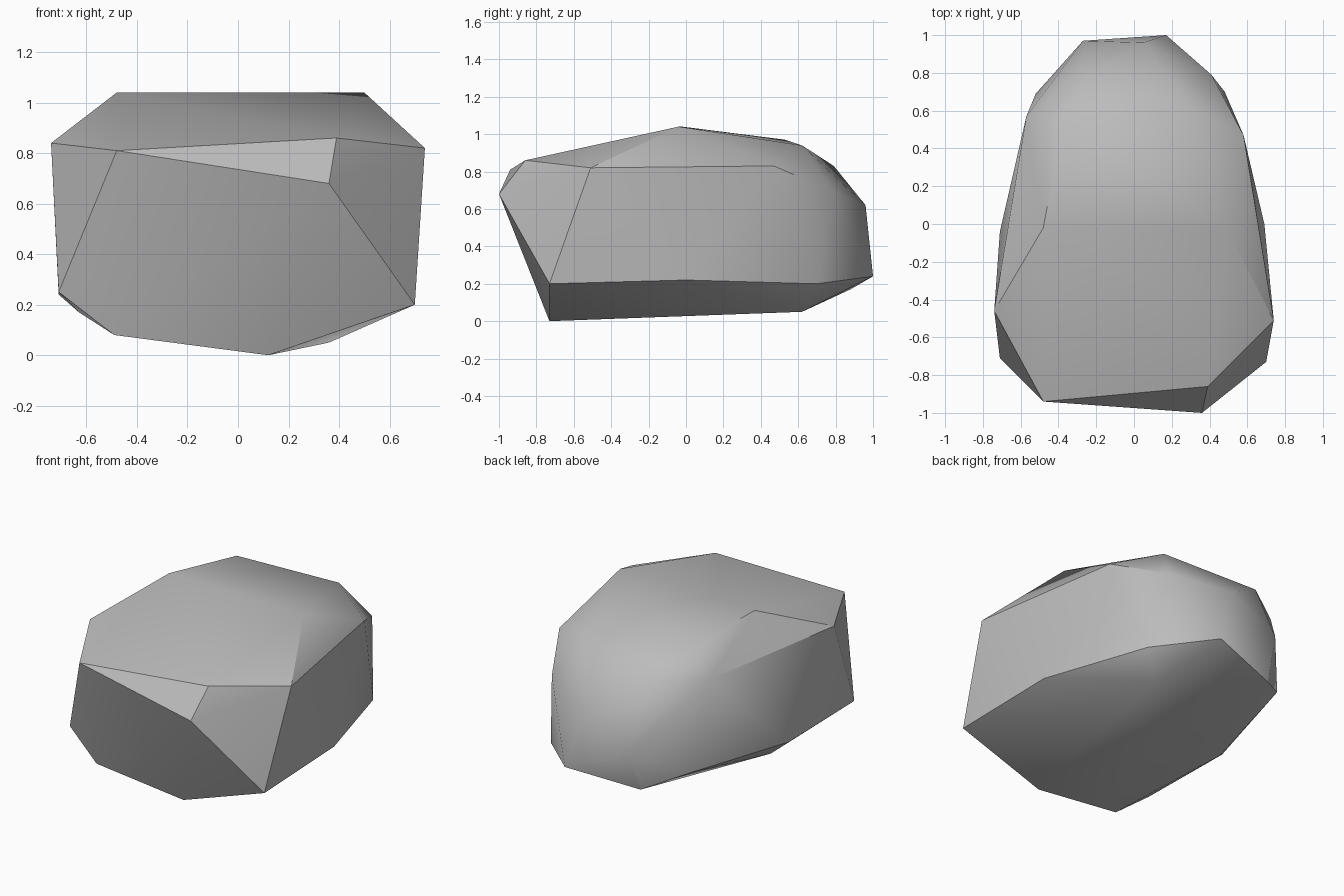
import bpy
import bmesh
from math import radians

# Remove the default object
default_cube = bpy.data.objects.get("Cube")
if default_cube:
    bpy.data.objects.remove(default_cube, do_unlink=True)

# Stone colour
stone_grey = bpy.data.materials.new("stone_grey")
stone_grey.use_nodes = True
stone_colour = (.5, .5, .5, 1)
stone_grey.diffuse_color = stone_colour
shader = stone_grey.node_tree.nodes["Principled BSDF"]
shader.inputs["Base Color"].default_value = stone_colour

# Chiselled corners of the boulder, grouped by the region they belong to
corners = {
    "front_brow": [(-.48, -.94, .81), (.36, -1, .68), (.39, -.86, .86)],
    "front_foot": [(-.71, -.71, .25), (-.49, -.75, .08),
                   (.12, -.73, 0), (.7, -.73, .2)],
    "shoulders": [(-.74, -.46, .84), (.74, -.51, .82),
                  (-.57, .57, .84), (.58, .47, .83)],
    "crown": [(-.48, -.02, 1.04), (.5, -.04, 1.04),
              (-.38, .53, .97), (.29, .62, .94)],
    "lower_sides": [(-.71, -.04, .24), (-.63, .03, .17), (.69, 0, .22),
                    (-.52, .69, .27), (.48, .7, .2)],
    "back_slope": [(-.27, .79, .83), (.41, .79, .69), (.05, .96, .62)],
    "back_tip": [(-.27, .97, .43), (.17, 1, .24), (-.29, .88, .17)],
    "underside": [(.36, .62, .05)],
}


def wrap_corners(groups):
    """Wrap all the corners in one convex, outward-facing shell."""
    bm = bmesh.new()
    for group in groups.values():
        for corner in group:
            bm.verts.new(corner)
    hull = bmesh.ops.convex_hull(bm, input=bm.verts[:])
    spare = [item for item in hull["geom_interior"]
             if isinstance(item, bmesh.types.BMVert)]
    bmesh.ops.delete(bm, geom=spare, context="VERTS")
    bmesh.ops.recalc_face_normals(bm, faces=bm.faces[:])
    return bm


def soften_shading(bm, limit):
    """Shade smoothly, keeping edges steeper than the limit crisp."""
    for face in bm.faces:
        face.smooth = True
    for edge in bm.edges:
        edge.smooth = edge.calc_face_angle(0) < limit


# Boulder
shell = wrap_corners(corners)
soften_shading(shell, radians(30))
boulder_mesh = bpy.data.meshes.new("boulder")
shell.to_mesh(boulder_mesh)
shell.free()
boulder_mesh.materials.append(stone_grey)
boulder = bpy.data.objects.new("boulder", boulder_mesh)
bpy.context.collection.objects.link(boulder)
